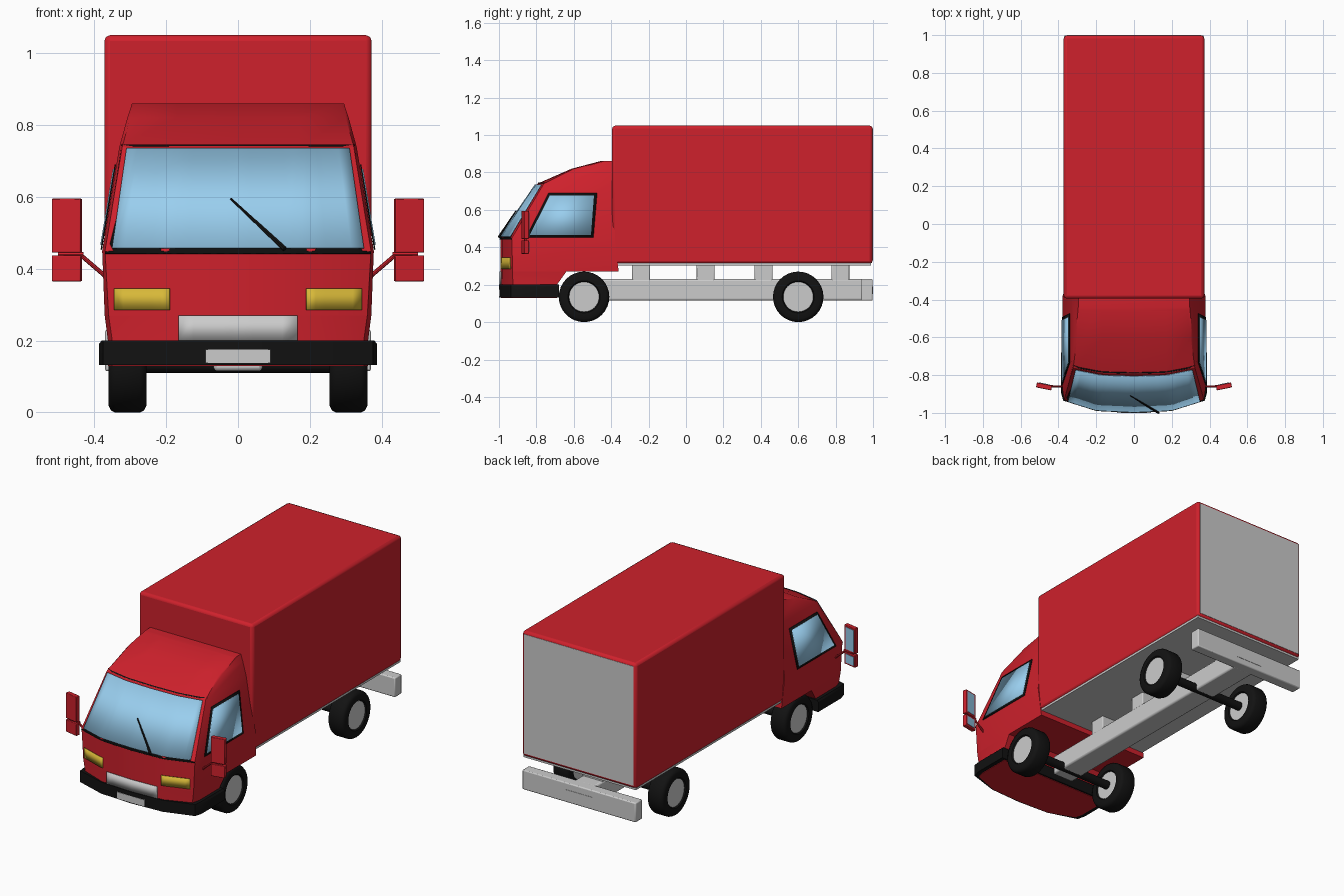
import bpy, bmesh, math
from mathutils import Vector, Matrix

if "Cube" in bpy.data.objects:
    bpy.data.objects.remove(bpy.data.objects["Cube"])


def material(name, r, g, b):
    m = bpy.data.materials.new(name)
    m.diffuse_color = (r, g, b, 1)
    m.use_nodes = True
    m.node_tree.nodes["Principled BSDF"].inputs["Base Color"].default_value = m.diffuse_color
    return m


RED = material("red_paint", 0.62, 0.015, 0.025)
BLACK = material("black_rubber", 0.006, 0.006, 0.006)
GLASS = material("blue_glass", 0.32, 0.62, 0.86)
YELLOW = material("yellow_lamp", 0.68, 0.48, 0.04)


def finish(name, bm, mat=None, bevel=0, segments=2, angle=30):
    bmesh.ops.recalc_face_normals(bm, faces=bm.faces)
    me = bpy.data.meshes.new(name)
    bm.to_mesh(me)
    bm.free()
    ob = bpy.data.objects.new(name, me)
    bpy.context.collection.objects.link(ob)
    if mat:
        me.materials.append(mat)
    bpy.ops.object.select_all(action='DESELECT')
    ob.select_set(True)
    bpy.context.view_layer.objects.active = ob
    bpy.ops.object.shade_smooth_by_angle(angle=math.radians(angle))
    if bevel:
        mod = ob.modifiers.new("bevel", 'BEVEL')
        mod.width, mod.segments = bevel, segments
    return ob


def box(name, x, y, z, mat=None, bevel=0, turn=0):
    bm = bmesh.new()
    bmesh.ops.create_cube(bm, size=1)
    size = [b - a for a, b in (x, y, z)]
    mid = [(a + b) / 2 for a, b in (x, y, z)]
    bm.transform(Matrix.Translation(mid) @ Matrix.Rotation(turn, 4, 'Z')
                 @ Matrix.Diagonal((*size, 1)))
    return finish(name, bm, mat, bevel)


def rod(name, a, b, r1, r2, mat, sides=12):
    a, b = Vector(a), Vector(b)
    bm = bmesh.new()
    bmesh.ops.create_cone(bm, cap_ends=True, segments=sides, radius1=r1, radius2=r2,
                          depth=(b - a).length)
    rot = (b - a).to_track_quat('Z', 'Y').to_matrix().to_4x4()
    bm.transform(Matrix.Translation((a + b) / 2) @ rot)
    return finish(name, bm, mat)


def loft(name, rings, mat):
    # Each ring is z plus half an outline from front centre to rear corner
    bm = bmesh.new()
    loops = []
    for z, half in rings:
        pts = [(-x, y) for x, y in half[:0:-1]] + list(half)
        loops.append([bm.verts.new((x, y, z)) for x, y in pts])
    n = len(loops[0])
    for a, b in zip(loops, loops[1:]):
        for i in range(n):
            j = (i + 1) % n
            bm.faces.new((a[i], a[j], b[j], b[i]))
    bm.faces.new(loops[0])
    bm.faces.new(loops[-1])
    return finish(name, bm, mat)


def patch(name, corners, mapper, mat=None, n=1):
    # Thin panel laid on a surface; corners are bl, br, tr, tl
    bl, br, tr, tl = [Vector(c) for c in corners]
    bm = bmesh.new()
    rows = [[bm.verts.new(mapper(*p.lerp(q, i / n))) for i in range(n + 1)]
            for p, q in ((bl, br), (tl, tr))]
    for i in range(n):
        bm.faces.new((rows[0][i], rows[0][i + 1], rows[1][i + 1], rows[1][i]))
    ob = finish(name, bm, mat)
    mod = ob.modifiers.new("thickness", 'SOLIDIFY')
    mod.thickness, mod.offset = 0.004, 0
    return ob


# Cab shell
RINGS = [
    (0.20, [(0, -.990), (.20, -.982), (.350, -.925), (.362, -.88), (.362, -.69)]),
    (0.27, [(0, -.991), (.20, -.983), (.360, -.928), (.371, -.88), (.371, -.36)]),
    (0.45, [(0, -.993), (.20, -.984), (.370, -.930), (.378, -.88), (.378, -.38)]),
    (0.74, [(0, -.795), (.17, -.790), (.322, -.760), (.330, -.73), (.330, -.38)]),
    (0.82, [(0, -.612), (.17, -.610), (.300, -.600), (.308, -.58), (.308, -.38)]),
    (0.86, [(0, -.460), (.17, -.460), (.285, -.455), (.295, -.44), (.295, -.38)]),
]
loft("cab_body", RINGS[1:], RED)
low, mid = RINGS[0][1], RINGS[1][1]
loft("cab_lower_body", [(0.129, low), (0.20, low), (0.27, mid[:4] + [(.371, -.64)])], RED)
loft("front_bumper", [(z, [(0, -1), (.2, -.99), (.375, -.935), (x, -.89), (x, -.68)])
                      for z, x in ((.132, .387), (.19, .387), (.2, .38))], BLACK)


def front_point(lift):
    def at(x, z):
        for (z0, a), (z1, b) in zip(RINGS, RINGS[1:]):
            if z <= z1:
                break
        t = (z - z0) / (z1 - z0)
        pts = [Vector(p).lerp(Vector(q), t) for p, q in zip(a, b)][:4]
        for p, q in zip(pts, pts[1:]):
            if abs(x) <= q.x:
                break
        s = min(1, (abs(x) - p.x) / (q.x - p.x))
        return (x, p.y + (q.y - p.y) * s - lift, z)
    return at


def side_point(side, lift):
    return lambda y, z: (side * (.378 - (z - .45) * .048 / .29 + lift), y, z)


def mirrored_quad(w0, z0, w1, z1):
    return [(-w0, z0), (w0, z0), (w1, z1), (-w1, z1)]


# Windscreen and wiper
patch("windscreen_frame", mirrored_quad(.37, .442, .323, .745), front_point(.004), BLACK, 20)
patch("windscreen_glass", mirrored_quad(.35, .457, .31, .735), front_point(.008), GLASS, 20)
at = front_point(.016)
rod("wiper", at(.13, .455), at(-.02, .595), .007, .003, BLACK, 6)

# Grille and number plates
patch("grille", mirrored_quad(.165, .198, .165, .27), front_point(.004), None, 8)
box("front_plate", (-.09, .09), (-1, -.98), (.137, .175))
box("rear_plate", (-.09, .09), (.99, 1.0), (.15, .19))

for s, side in ((1, "left"), (-1, "right")):
    patch(side + "_headlight", [(s * .19, .285), (s * .345, .285), (s * .345, .345), (s * .19, .345)],
          front_point(.005), YELLOW, 6)

    # Side windows
    patch(side + "_window_frame", [(-.855, .453), (-.495, .453), (-.475, .69), (-.735, .69)],
          side_point(s, .003), BLACK)
    patch(side + "_window_glass", [(-.835, .466), (-.508, .466), (-.492, .677), (-.728, .677)],
          side_point(s, .006), GLASS)

    # Wing mirrors on bent arms
    turn = s * .2
    xs = sorted((s * .435, s * .517))
    gx = sorted((s * .445, s * .507))
    for part, z0, z1 in (("upper", .445, .595), ("lower", .365, .437)):
        box(f"{side}_{part}_mirror", xs, (-.873, -.847), (z0, z1), RED, .003, turn)
        box(f"{side}_{part}_mirror_glass", gx, (-.849, -.844), (z0 + .01, z1 - .01), GLASS, 0, turn)
    rod(side + "_mirror_arm", (s * .37, -.86, .38), (s * .44, -.86, .44), .006, .006, RED, 8)
    rod(side + "_mirror_joint", (s * .43, -.86, .44), (s * .50, -.856, .44), .007, .007, RED, 8)

# Cargo box with floor and rear door
box("cargo_box", (-.372, .372), (-.395, .998), (.312, 1.05), RED, .016)
box("cargo_floor", (-.366, .366), (-.385, .99), (.303, .33))
box("rear_door", (-.356, .356), (.98, 1.0), (.33, 1.034))

# Chassis beam, supports and rear bumper
box("chassis_beam", (-.068, .068), (-.62, .95), (.115, .23), None, .01)
for i, y in enumerate((-.24, .105, .415, .825)):
    box(f"box_support_{i + 1}", (-.066, .066), (y - .048, y + .048), (.22, .31), None, .005)
box("rear_bumper", (-.37, .37), (.935, .998), (.115, .23), None, .006)


# Wheels: tyre profile spun round the axle
def tyre(name, x0, x1, y, z):
    prof = [(x1 - .012, .078), (x1, .086), (x1, .117), (x1 - .006, .129), (x1 - .018, .135),
            (x0 + .018, .135), (x0 + .006, .129), (x0, .117), (x0, .086), (x0 + .012, .078)]
    bm = bmesh.new()
    vs = [bm.verts.new((x, y, z + r)) for x, r in prof]
    edges = [bm.edges.new((a, b)) for a, b in zip(vs, vs[1:] + vs[:1])]
    bmesh.ops.spin(bm, geom=vs + edges, cent=(0, y, z), axis=(1, 0, 0),
                   angle=math.tau, steps=32)
    bmesh.ops.remove_doubles(bm, verts=bm.verts, dist=1e-5)
    finish(name, bm, BLACK, angle=40)


for end, y in (("front", -.545), ("rear", .6)):
    for s, side in ((1, "left"), (-1, "right")):
        a, b = sorted((s * .255, s * .36))
        tyre(f"{end}_{side}_tyre", a, b, y, .135)
        rod(f"{end}_{side}_hub", (a + .007, y, .135), (b - .007, y, .135), .08, .08, None, 32)
    rod(end + "_axle", (-.27, y, .135), (.27, y, .135), .025, .025, BLACK, 16)
